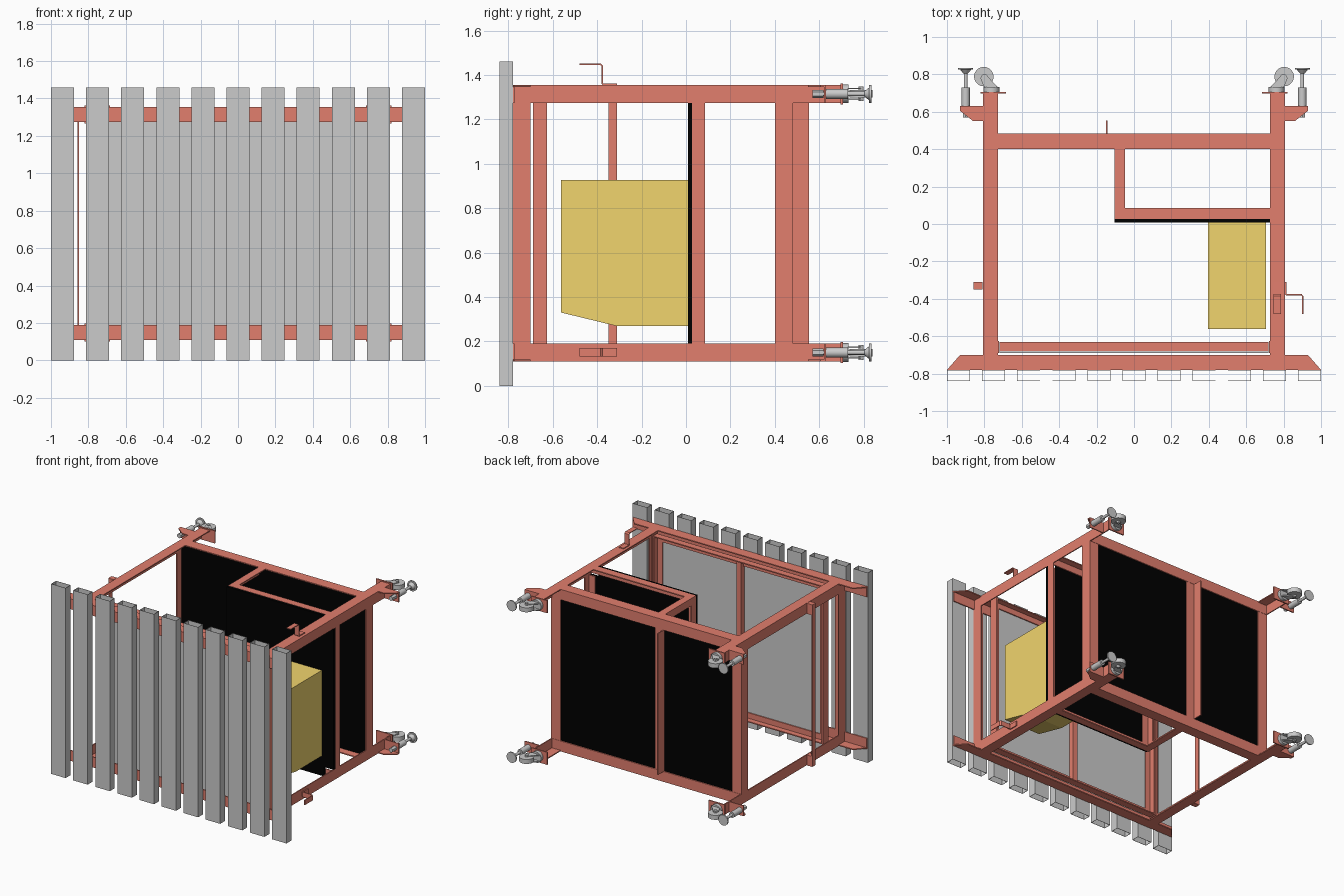
import bpy, bmesh
from mathutils import Matrix, Vector

if "Cube" in bpy.data.objects:
    bpy.data.objects.remove(bpy.data.objects["Cube"])


def material(name, rgb):
    m = bpy.data.materials.new(name)
    m.diffuse_color = (*rgb, 1)
    m.use_nodes = True
    m.node_tree.nodes["Principled BSDF"].inputs["Base Color"].default_value = m.diffuse_color
    return m


RED = material("painted_steel", (0.76, 0.21, 0.155))
BLACK = material("black_board", (0.0, 0.0, 0.0))
YELLOW = material("yellow_paint", (0.88, 0.66, 0.155))
T = 0.008  # angle iron thickness


def finish(name, bm, mat=None, smooth=False):
    bmesh.ops.recalc_face_normals(bm, faces=bm.faces)
    me = bpy.data.meshes.new(name)
    bm.to_mesh(me)
    bm.free()
    ob = bpy.data.objects.new(name, me)
    bpy.context.collection.objects.link(ob)
    if mat:
        me.materials.append(mat)
    if smooth:
        bpy.ops.object.select_all(action='DESELECT')
        ob.select_set(True)
        bpy.context.view_layer.objects.active = ob
        bpy.ops.object.shade_smooth_by_angle()
    return ob


def add_cube(bm, lo, hi):
    m = Matrix.Translation((lo + hi) / 2) @ Matrix.Diagonal((*(hi - lo), 1))
    bmesh.ops.create_cube(bm, size=1, matrix=m)


def box(name, x, y, z, mat=None):
    """Box from end-to-end ranges, in any order."""
    bm = bmesh.new()
    add_cube(bm, *[Vector(f(r) for r in (x, y, z)) for f in (min, max)])
    return finish(name, bm, mat)


def angle(name, x, y, z, *legs):
    """Angle iron filling a box: one thin plate on each named side, such as 'x+'."""
    bm = bmesh.new()
    for leg in legs:
        lo, hi = [Vector(f(r) for r in (x, y, z)) for f in (min, max)]
        i = 'xyz'.index(leg[0])
        if leg[1] == '+':
            lo[i] = hi[i] - T
        else:
            hi[i] = lo[i] + T
        add_cube(bm, lo, hi)
    return finish(name, bm, RED)


def prism(name, pts, axis, a, b, mat=None):
    """Extrude a 2D profile along an axis from a to b."""
    def place(p, t):
        return {'x': (t, *p), 'y': (p[0], t, p[1]), 'z': (*p, t)}[axis]
    bm = bmesh.new()
    v0 = [bm.verts.new(place(p, a)) for p in pts]
    v1 = [bm.verts.new(place(p, b)) for p in pts]
    bm.faces.new(v0)
    bm.faces.new(v1)
    for i in range(len(pts)):
        j = (i + 1) % len(pts)
        bm.faces.new((v0[i], v0[j], v1[j], v1[i]))
    return finish(name, bm, mat)


def cyl(name, centre, r, length, axis, mat=None, seg=28, r2=None):
    bm = bmesh.new()
    rot = {'y': Matrix.Rotation(-1.5707963, 4, 'X'), 'z': Matrix()}[axis]
    bmesh.ops.create_cone(bm, cap_ends=True, segments=seg, radius1=r, radius2=r2 or r,
                          depth=length, matrix=Matrix.Translation(centre) @ rot)
    return finish(name, bm, mat, True)


LEVELS = {"lower": (0.11, 0.19), "upper": (1.275, 1.355)}
POST = (0.19, 1.275)
TALL = (0.118, 1.347)
SIDES = {"left": -1, "right": 1}

# Front slats: thin-walled, open-ended box tubes
for i in range(11):
    x = -0.9385 + i * 0.1877
    ob = box(f"slat_{i + 1}", (x - 0.0615, x + 0.0615), (-0.84, -0.78), (0, 1.46))
    bm = bmesh.new()
    bm.from_mesh(ob.data)
    bmesh.ops.delete(bm, geom=[f for f in bm.faces if abs(f.normal.z) > 0.9],
                     context='FACES_ONLY')
    bm.to_mesh(ob.data)
    bm.free()
    wall = ob.modifiers.new("wall", 'SOLIDIFY')
    wall.thickness, wall.offset = 0.003, -1

# Upper and lower angle-iron frames
for lv, z in LEVELS.items():
    zs = 'z+' if lv == "upper" else 'z-'
    flat = (z[1] - T, z[1]) if lv == "upper" else (z[0], z[0] + T)
    prism(f"{lv}_front_rail_flat", [(-1, -0.78), (1, -0.78), (0.93, -0.70), (-0.93, -0.70)],
          'z', *flat, RED)
    box(f"{lv}_front_rail_web", (-0.995, 0.995), (-0.78, -0.78 + T), z, RED)
    angle(f"{lv}_back_rail", (-0.808, 0.808), (0.40, 0.485), z, 'y+', zs)
    zi = (z[1] - 0.058, z[1]) if lv == "upper" else (z[0], z[0] + 0.058)
    angle(f"{lv}_bay_rail", (-0.105, 0.80), (0.028, 0.085), zi, 'y-', zs)
    angle(f"{lv}_bay_stub", (-0.105, -0.048), (0.085, 0.40), zi, 'x-', zs)
    zd = (z[1] - 0.065, z[1] - 0.015) if lv == "upper" else (z[0] + 0.015, z[0] + 0.065)
    angle(f"{lv}_door_rail", (-0.72, 0.72), (-0.68, -0.63), zd, 'y-', zs)
    box(f"{lv}_strap_tab", (-0.855, -0.81), (-0.35, -0.31), z, RED)
    zc = (z[0] + z[1]) / 2
    for sd, s in SIDES.items():
        n = f"{lv}_{sd}"
        angle(f"{n}_side_rail", (s * 0.728, s * 0.808), (-0.772, 0.70), z,
              'x+' if s > 0 else 'x-', zs)
        # Leveller bracket and foot
        gusset = [(s * 0.808, 0.55), (s * 0.86, 0.55), (s * 0.93, 0.605),
                  (s * 0.93, 0.63), (s * 0.808, 0.63)]
        prism(f"{n}_gusset", gusset, 'z', *flat, RED)
        box(f"{n}_bracket_plate", (s * 0.808, s * 0.93), (0.622, 0.63), z, RED)
        cyl(f"{n}_leveller_bolt", (s * 0.9, 0.70, zc), 0.010, 0.25, 'y')
        cyl(f"{n}_leveller_body", (s * 0.9, 0.68, zc), 0.022, 0.10, 'y')
        cyl(f"{n}_leveller_nut", (s * 0.9, 0.595, zc), 0.018, 0.05, 'y', seg=6)
        cyl(f"{n}_leveller_neck", (s * 0.9, 0.815, zc), 0.012, 0.022, 'y', r2=0.03)
        cyl(f"{n}_leveller_foot", (s * 0.9, 0.83, zc), 0.040, 0.010, 'y')
        # Swivel caster
        box(f"{n}_caster_plate", (s * 0.685, s * 0.822), (0.697, 0.707),
            (zc - 0.048, zc + 0.048), RED)
        cyl(f"{n}_caster_swivel", (s * 0.762, 0.719, zc), 0.042, 0.026, 'y')
        fork = [(s * 0.725, 0.73), (s * 0.800, 0.73), (s * 0.822, 0.78),
                (s * 0.81, 0.80), (s * 0.79, 0.80), (s * 0.765, 0.77)]
        for k, o in (("a", -0.027), ("b", 0.021)):
            prism(f"{n}_caster_fork_{k}", fork, 'z', zc + o, zc + o + 0.006)
        cyl(f"{n}_caster_wheel", (s * 0.803, 0.788, zc), 0.052, 0.034, 'z')
        cyl(f"{n}_caster_axle", (s * 0.803, 0.788, zc), 0.012, 0.066, 'z')

# Uprights at the corners, door frame and bay
for sd, s in SIDES.items():
    out, inn = ('x+', 'x-') if s > 0 else ('x-', 'x+')
    angle(f"{sd}_front_post", (s * 0.728, s * 0.808), (-0.78, -0.70), TALL, out, 'y-')
    angle(f"{sd}_back_post", (s * 0.728, s * 0.808), (0.40, 0.483), TALL, out, 'y+')
    angle(f"{sd}_door_post", (s * 0.67, s * 0.72), (-0.68, -0.63), (0.13, 1.335), out, 'y-')
    box(f"{sd}_door_stop", (s * 0.721, s * 0.729), (-0.69, -0.625), TALL, RED)
box("door_centre_post", (-0.02, 0.02), (-0.68, -0.64), (0.13, 1.335), RED)
angle("bay_inner_post", (-0.105, -0.048), (0.028, 0.085), TALL, 'x-', 'y-')
angle("bay_outer_post", (0.75, 0.808), (0.028, 0.085), POST, 'x+', 'y-')
angle("back_centre_post", (-0.150, -0.075), (0.475, 0.553), POST, 'x-', 'y-')
box("left_strap", (-0.857, -0.851), (-0.35, -0.31), (0.11, 1.355), RED)

# Sheets and boards
box("door_sheet", (-0.72, 0.72), (-0.69, -0.68), (0.13, 1.335))
box("back_board", (-0.80, 0.80), (0.457, 0.475), TALL, BLACK)
box("bay_board", (-0.105, 0.726), (0.008, 0.028), (0.118, 1.353), BLACK)
box("bay_board_end", (0.726, 0.808), (0.008, 0.028), POST, BLACK)

# Yellow cabinet with sloped lower front
prism("cabinet", [(-0.562, 0.928), (0.008, 0.928), (0.008, 0.27), (-0.315, 0.27), (-0.562, 0.33)],
      'x', 0.395, 0.707, YELLOW)

# Bent strip hooks: one on top of the upper rail, one beside the lower rail
outer = [(-0.31, 0.0), (-0.375, 0.0), (-0.381, 0.006), (-0.381, 0.085), (-0.388, 0.091), (-0.48, 0.091)]
inner = [(-0.48, 0.097), (-0.385, 0.097), (-0.374, 0.088), (-0.374, 0.008), (-0.31, 0.007)]
strip = outer + inner
prism("upper_hook", [(y, 1.355 + h) for y, h in strip], 'x', 0.747, 0.785, RED)
prism("lower_hook", [(0.808 + h, y) for y, h in strip], 'z', 0.132, 0.17, RED)
